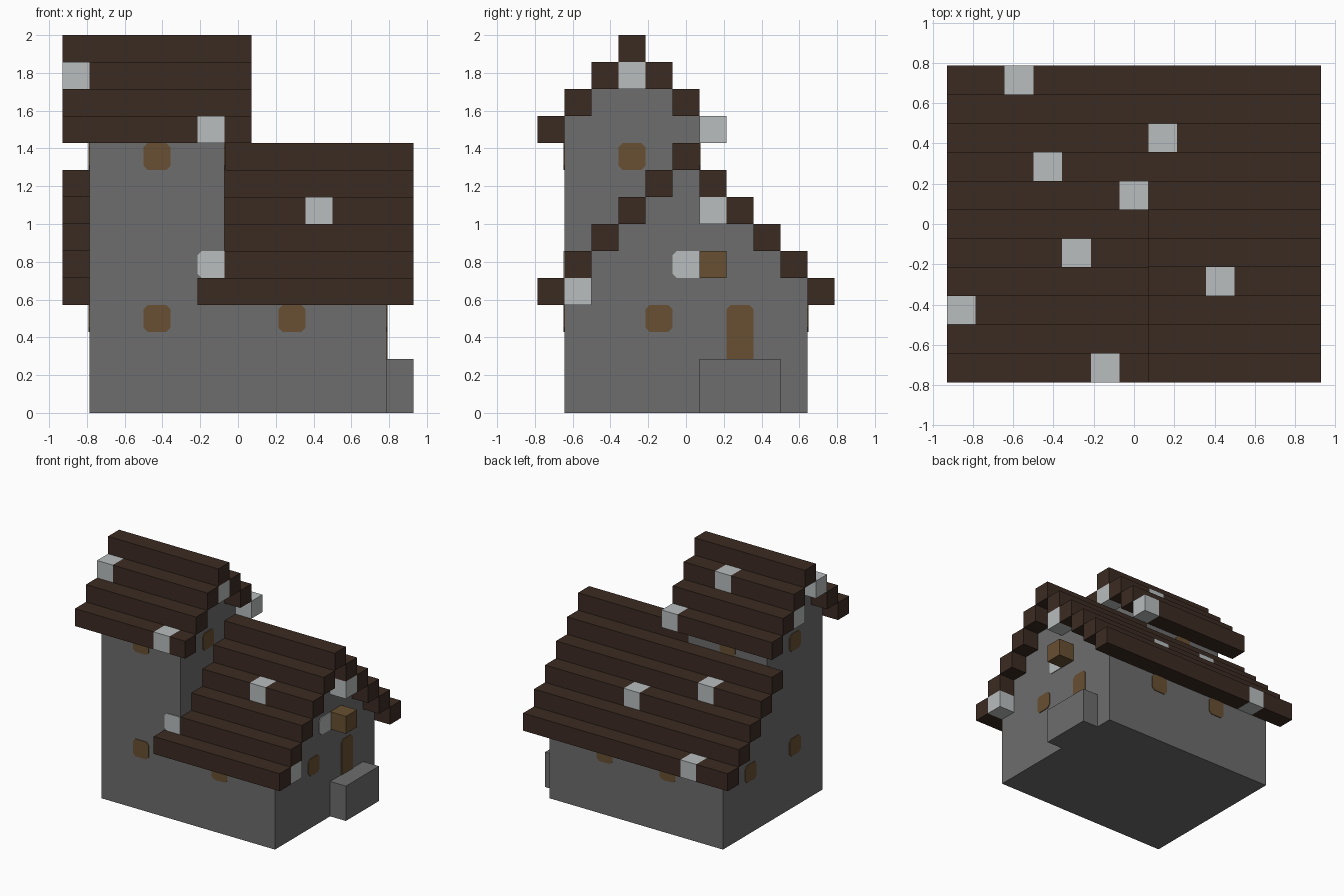
import bpy
import bmesh
from mathutils import Vector

cube = bpy.data.objects.get("Cube")
if cube:
    bpy.data.objects.remove(cube, do_unlink=True)

U = 1 / 7                       # one building block
ORIGIN = Vector((6.5, 5.5, 0))  # block grid to model centre


def material(name, rgb):
    m = bpy.data.materials.new(name)
    m.use_nodes = True
    m.diffuse_color = (*rgb, 1)
    bsdf = m.node_tree.nodes["Principled BSDF"]
    bsdf.inputs["Base Color"].default_value = (*rgb, 1)
    bsdf.inputs["Roughness"].default_value = 0.9
    return m


STONE = material("grey stone", (0.153, 0.153, 0.153))
PALE = material("pale stone", (0.479, 0.509, 0.509))
TIMBER = material("dark roof timber", (0.044, 0.024, 0.016))
WOOD = material("brown wood", (0.138, 0.080, 0.032))


def prism(name, outline, offset, mat):
    """Extrude a flat outline of grid points along an offset."""
    bm = bmesh.new()
    face = bm.faces.new([bm.verts.new((Vector(p) - ORIGIN) * U) for p in outline])
    out = bmesh.ops.extrude_face_region(bm, geom=[face])
    moved = [v for v in out["geom"] if isinstance(v, bmesh.types.BMVert)]
    bmesh.ops.translate(bm, verts=moved, vec=Vector(offset) * U)
    bmesh.ops.recalc_face_normals(bm, faces=bm.faces)
    mesh = bpy.data.meshes.new(name)
    bm.to_mesh(mesh)
    bm.free()
    mesh.materials.append(mat)
    obj = bpy.data.objects.new(name, mesh)
    bpy.context.collection.objects.link(obj)
    return obj


def box(name, lo, hi, mat):
    (x0, y0, z0), (x1, y1, z1) = lo, hi
    base = [(x0, y0, z0), (x1, y0, z0), (x1, y1, z0), (x0, y1, z0)]
    return prism(name, base, (0, 0, z1 - z0), mat)


def block(name, cell, mat):
    return box(name, cell, [c + 1 for c in cell], mat)


def gable(name, x0, x1, y0, heights):
    """Solid wall section with a stepped top, one height per block of depth."""
    pts = [(x0, y0, 4)]
    for k, h in enumerate(heights):
        pts += [(x0, y0 + k, h), (x0, y0 + k + 1, h)]
    pts.append((x0, y0 + len(heights), 4))
    return prism(name, pts, (x1 - x0, 0, 0), STONE)


def roof_row(name, x0, x1, y, z, pale=()):
    """A roof beam, broken by single pale blocks."""
    start = x0
    for p in sorted(pale):
        if p > start:
            box(name, (start, y, z), (p, y + 1, z + 1), TIMBER)
        block(name + "_pale_block", (p, y, z), PALE)
        start = p + 1
    if start < x1:
        box(name, (start, y, z), (x1, y + 1, z + 1), TIMBER)


def plate(name, side, plane, a, z, mat=WOOD, h=1, cut=(1, 1, 1, 1)):
    """Thin wall panel; cut = clipped corners: low a, high a, then top pair."""
    c, t = 0.16, 0.04
    uv = []
    corners = [(0, 0, 0, 1, 1, 0), (1, 0, -1, 0, 0, 1),
               (1, h, 0, -1, -1, 0), (0, h, 1, 0, 0, -1)]
    for (u, v, du0, dv0, du1, dv1), on in zip(corners, cut):
        if on:
            uv += [(u + du0 * c, v + dv0 * c), (u + du1 * c, v + dv1 * c)]
        else:
            uv.append((u, v))
    s = 1 if side[0] == "+" else -1
    if side[1] == "x":
        return prism(name, [(plane, a + u, z + v) for u, v in uv], (s * t, 0, 0), mat)
    return prism(name, [(a + u, plane, z + v) for u, v in uv], (0, s * t, 0), mat)


# Walls
box("ground_floor", (1, 1, 0), (12, 10, 4), STONE)
gable("hall_walls", 6, 12, 1, [5, 6, 7, 8, 9, 8, 7, 6, 5])
gable("rear_walls", 1, 6, 6, [8, 7, 6, 5])
gable("tower_walls", 1, 6, 1, [11, 12, 13, 12, 11])
box("porch", (12, 6, 0), (13, 9, 2), STONE)

# Tower roof
tower_pale = {(0, 10): [5], (2, 12): [0], (4, 12): [4], (6, 10): [6]}
for y in range(7):
    z = 13 - abs(y - 3)
    roof_row("tower_roof_row", 0, 7, y, z, tower_pale.get((y, z), ()))

# Hall roof: front slope stops at the tower, rear slope runs full length
hall_pale = {3: [9], 7: [3], 8: [7], 10: [2]}
for y in range(11):
    start = 0 if y > 5 else (5 if y == 0 else 6)
    roof_row("hall_roof_row", start, 13, y, 9 - abs(y - 5), hall_pale.get(y, ()))

# Blocks under the gable ends
for cell in [(12, 6, 7), (12, 1, 4), (6, 3, 12), (0, 4, 11)]:
    block("gable_support", cell, PALE)
block("door_lantern", (12, 6, 5), WOOD)

# Windows
for x in (3, 8):
    plate("front_window", "-y", 1, x, 3)
for x in (4, 8):
    plate("back_window", "+y", 10, x, 3)
for y in (3, 7):
    plate("left_window", "-x", 1, y, 3)
plate("right_window", "+x", 12, 4, 3)
for side, plane, a in [("-y", 1, 3), ("+y", 6, 3), ("-x", 1, 3), ("+x", 6, 3)]:
    plate("tower_window", side, plane, a, 9)

# Door and pale wall stones
plate("door", "+x", 12, 7, 2, h=2, cut=(0, 0, 1, 1))
plate("front_wall_stone", "-y", 1, 5, 5, PALE, cut=(1, 0, 0, 1))
plate("right_wall_stone", "+x", 12, 5, 5, PALE, cut=(1, 0, 0, 1))
